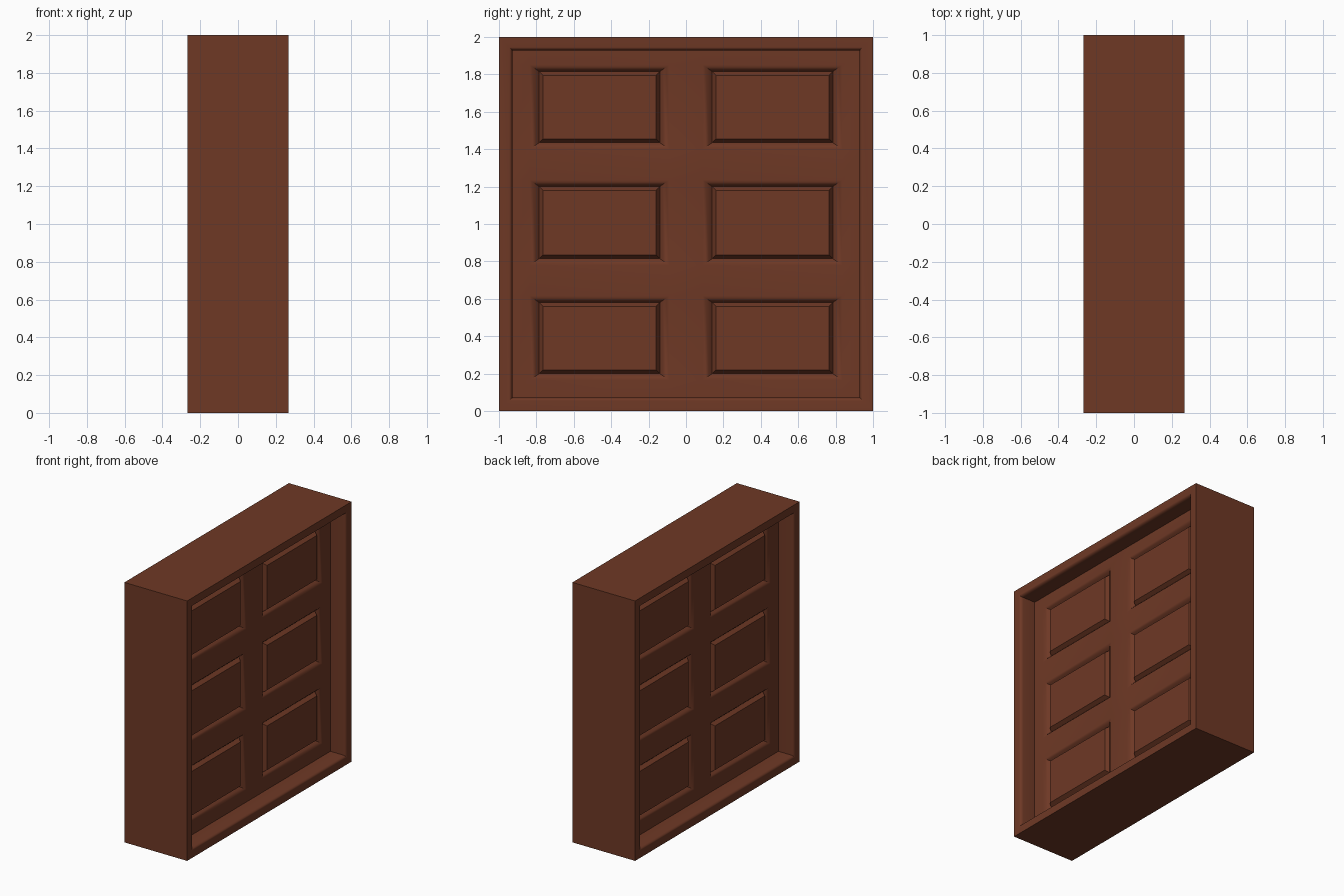
import bpy, bmesh

if "Cube" in bpy.data.objects:
    bpy.data.objects.remove(bpy.data.objects["Cube"])

wood = bpy.data.materials.new("red_brown_wood")
wood.diffuse_color = (0.156, 0.040, 0.0185, 1)
wood.use_nodes = True
wood.node_tree.nodes["Principled BSDF"].inputs["Base Color"].default_value = wood.diffuse_color

FACE = 0.267      # outer face of frame
DOOR = 0.137      # surface of recessed door


def rect(bm, y0, y1, z0, z1, x):
    return [bm.verts.new((x, y, z)) for y, z in ((y0, z0), (y1, z0), (y1, z1), (y0, z1))]


def nest(bm, rings, cap):
    """Join successive rectangles into a stepped moulding."""
    for a, b in zip(rings, rings[1:]):
        for i in range(4):
            j = (i + 1) % 4
            bm.faces.new((a[i], a[j], b[j], b[i]))
    if cap:
        bm.faces.new(rings[-1])


def finish(bm, name):
    # repeat the front on the opposite side
    bmesh.ops.remove_doubles(bm, verts=bm.verts[:], dist=1e-4)
    bmesh.ops.recalc_face_normals(bm, faces=bm.faces[:])
    if sum(f.normal.x * f.calc_area() for f in bm.faces) < 0:
        bmesh.ops.reverse_faces(bm, faces=bm.faces[:])
    me = bpy.data.meshes.new(name)
    bm.to_mesh(me)
    bm.free()
    me.materials.append(wood)
    ob = bpy.data.objects.new(name, me)
    bpy.context.collection.objects.link(ob)
    bpy.context.view_layer.objects.active = ob
    bpy.ops.object.select_all(action='DESELECT')
    ob.select_set(True)
    m = ob.modifiers.new("other_side", 'MIRROR')
    m.use_axis = (True, False, False)
    bpy.ops.object.modifier_apply(modifier=m.name)
    bpy.ops.object.shade_smooth_by_angle(angle=0.6)
    return ob


# Outer frame: side wall, flat lip, eased inner edge, deep jamb
bm = bmesh.new()
profile = [(1.0, 0), (1.0, FACE), (0.945, FACE), (0.937, FACE - 0.004),
           (0.931, FACE - 0.012), (0.928, FACE - 0.025), (0.928, DOOR)]
nest(bm, [rect(bm, -h, h, 1 - h, 1 + h, x) for h, x in profile], False)
finish(bm, "frame")

# Door leaf: rails and stiles as a grid, with six raised and fielded panels
bm = bmesh.new()
DY, DZ = 0.05, 0.035          # width of the sloping moulding around each panel
cols = [(-0.785, -0.14), (0.14, 0.785)]
rows = [(0.20, 0.58), (0.815, 1.20), (1.435, 1.815)]
ys = [-0.928] + [v for a, b in cols for v in (a - DY, b + DY)] + [0.928]
zs = [0.072] + [v for a, b in rows for v in (a - DZ, b + DZ)] + [1.928]
for i in range(len(ys) - 1):
    for k in range(len(zs) - 1):
        if i % 2 and k % 2:
            (a, b), (c, d) = cols[i // 2], rows[k // 2]
            steps = [(1, 0), (0.7, 0.004), (0.35, 0.015), (0, 0.033), (-0.45, 0.002)]
            rings = []
            for t, depth in steps:
                ty, tz = (t * DY, t * DZ) if t > 0 else (t * 0.045, t * 0.045)
                rings.append(rect(bm, a - ty, b + ty, c - tz, d + tz, DOOR - depth))
            nest(bm, rings, True)
        else:
            bm.faces.new(rect(bm, ys[i], ys[i + 1], zs[k], zs[k + 1], DOOR))
finish(bm, "panelled_door")
